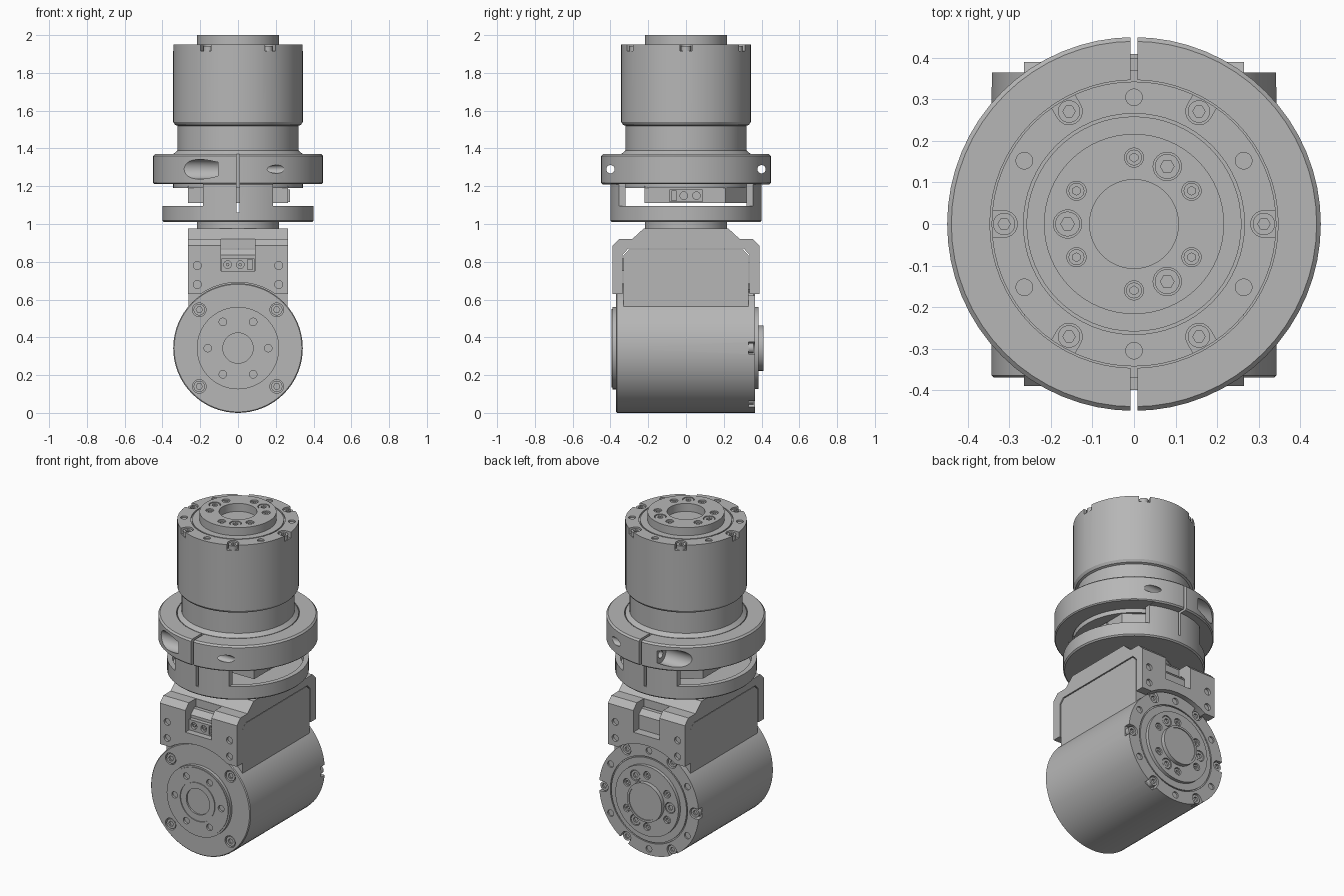
import bpy, bmesh
from math import sin, cos, pi, radians
from mathutils import Matrix, Vector

if "Cube" in bpy.data.objects:
    bpy.data.objects.remove(bpy.data.objects["Cube"])

metal = bpy.data.materials.new("grey metal")
metal.use_nodes = True
GREY = (0.47, 0.47, 0.47, 1)
metal.diffuse_color = GREY
metal.node_tree.nodes["Principled BSDF"].inputs["Base Color"].default_value = GREY

move = Matrix.Translation


def turn(deg, axis):
    return Matrix.Rotation(radians(deg), 4, axis)


# Working frames: local z points out of each face
WORLD = Matrix()
TOP = move((0, 0, 1.95))
AXIS = move((0, 0, 0.343))
BACK = AXIS @ move((0, 0.365, 0)) @ turn(-90, 'X')
FRONT = AXIS @ move((0, -0.37, 0)) @ turn(90, 'X')
SIDE = Matrix(((0, 0, 1, 0), (1, 0, 0, 0), (0, 1, 0, 0), (0, 0, 0, 1)))


def finish(bm, frame):
    bmesh.ops.remove_doubles(bm, verts=bm.verts, dist=1e-5)
    bmesh.ops.dissolve_limit(bm, angle_limit=0.01, verts=bm.verts, edges=bm.edges)
    bmesh.ops.transform(bm, matrix=frame, verts=bm.verts)
    bmesh.ops.recalc_face_normals(bm, faces=bm.faces)
    return bm


def lathe(points, frame=WORLD, n=64):
    bm = bmesh.new()
    vs = [bm.verts.new((r, 0, z)) for r, z in points]
    es = [bm.edges.new(p) for p in zip(vs, vs[1:])]
    bmesh.ops.spin(bm, geom=vs + es, axis=(0, 0, 1), cent=(0, 0, 0),
                   angle=2 * pi, steps=n, use_merge=True)
    return finish(bm, frame)


def prism(points, z0, z1, frame=WORLD):
    bm = bmesh.new()
    face = bm.faces.new([bm.verts.new((x, y, z0)) for x, y in points])
    top = bmesh.ops.extrude_face_region(bm, geom=[face])["geom"]
    bmesh.ops.translate(bm, vec=(0, 0, z1 - z0),
                        verts=[v for v in top if isinstance(v, bmesh.types.BMVert)])
    return finish(bm, frame)


def disc(r, z0, z1, frame=WORLD, x=0, y=0, n=24):
    ring = [(x + r * cos(2 * pi * i / n), y + r * sin(2 * pi * i / n)) for i in range(n)]
    return prism(ring, z0, z1, frame)


def box(x0, x1, y0, y1, z0, z1, frame=WORLD):
    return prism([(x0, y0), (x1, y0), (x1, y1), (x0, y1)], z0, z1, frame)


def join(name, solids):
    whole = bmesh.new()
    for bm in solids:
        temp = bpy.data.meshes.new("temp")
        bm.to_mesh(temp)
        bm.free()
        whole.from_mesh(temp)
        bpy.data.meshes.remove(temp)
    mesh = bpy.data.meshes.new(name)
    whole.to_mesh(mesh)
    whole.free()
    ob = bpy.data.objects.new(name, mesh)
    bpy.context.collection.objects.link(ob)
    return ob


def part(name, solids, *cuts):
    ob = join(name, solids)
    for group in cuts:
        cutter = join("cutter", group)
        mod = ob.modifiers.new("cut", 'BOOLEAN')
        mod.operation, mod.solver, mod.object = 'DIFFERENCE', 'EXACT', cutter
        done = bpy.data.meshes.new_from_object(
            ob.evaluated_get(bpy.context.evaluated_depsgraph_get()))
        ob.modifiers.clear()
        ob.data = done
        bpy.data.objects.remove(cutter)
    ob.data.name = name
    ob.data.materials.clear()
    ob.data.materials.append(metal)
    bpy.ops.object.select_all(action='DESELECT')
    bpy.context.view_layer.objects.active = ob
    ob.select_set(True)
    bpy.ops.object.shade_smooth_by_angle(angle=radians(25))
    return ob


def around(frame, radius, start, count):
    return [frame @ turn(start + 360 * i / count, 'Z') @ move((radius, 0, 0))
            for i in range(count)]


def screws(name, spots, r, z0, z1):
    part(name, [disc(r, z0, z1, f) for f in spots],
         [disc(r * 0.55, z1 - 0.012, z1 + 0.01, f, n=6) for f in spots])


# Output end of an actuator: rim notches, dowel holes and hub screws
def output_cuts(frame, hub):
    arc = [(0.032 * cos(a), 0.032 * sin(a))
           for a in [pi / 2 + pi * i / 10 for i in range(11)]]
    notch = [(0.1, 0.032)] + arc + [(0.1, -0.032)]
    cuts = [prism(notch, -0.035, 0.02, f) for f in around(frame, 0.313, 0, 6)]
    cuts += [disc(0.02, -0.01, 0.01, f) for f in around(frame, 0.305, 30, 6)]
    cuts += [disc(0.023, hub - 0.018, hub + 0.01, f) for f in around(frame, 0.16, 30, 6)]
    cuts += [disc(0.034, hub - 0.015, hub + 0.01, f) for f in around(frame, 0.16, 60, 3)]
    return cuts


def output_screws(prefix, frame, hub):
    screws(prefix + "_rim_screws", around(frame, 0.313, 0, 6), 0.027, -0.036, -0.008)
    screws(prefix + "_hub_screws", around(frame, 0.16, 60, 3), 0.03, hub - 0.016, hub - 0.003)
    screws(prefix + "_small_screws", around(frame, 0.16, 30, 6), 0.019, hub - 0.019, hub - 0.007)


GROOVE = [(0.266, 0), (0.266, -0.008), (0.259, -0.008), (0.259, 0)]

# Upper actuator
part("upper_actuator", [lathe(
    [(0, -0.76), (0.343, -0.76), (0.343, -0.58), (0.32, -0.56), (0.32, -0.43),
     (0.333, -0.425), (0.343, -0.41), (0.343, 0)] + GROOVE +
    [(0.217, 0), (0.217, 0.05), (0.107, 0.05), (0.107, 0), (0, 0)], TOP)],
    output_cuts(TOP, 0.05))
output_screws("upper", TOP, 0.05)

# Split clamp: grip ring, two posts and base flange
bolt_hole = [(0, -0.6), (0.052, -0.6), (0.052, -0.105), (0.022, -0.105), (0.022, 0.6), (0, 0.6)]
part("clamp", [lathe(
    [(0, 1.01), (0.392, 1.01), (0.4, 1.018), (0.4, 1.21), (0.442, 1.21), (0.45, 1.218),
     (0.45, 1.36), (0.44, 1.37), (0.347, 1.37), (0.347, 1.214), (0.37, 1.214),
     (0.37, 1.04), (0, 1.04)])],
    [box(s * 0.185, s * 0.6, -0.6, 0.6, 1.095, 1.212) for s in (-1, 1)],
    [lathe(bolt_hole, move((0, y, 1.29)) @ turn(90, 'Y'), 32) for y in (-0.4, 0.4)],
    [box(-0.008, 0.008, -0.6, 0.6, 1.062, 1.5)])
part("neck", [disc(0.217, 0.96, 1.02, n=64)])

# Rear block of the upper actuator
part("upper_block", [prism([(-0.265, -0.22), (0.265, -0.22), (0.265, 0.21), (0.12, 0.32),
                            (-0.12, 0.32), (-0.265, 0.21)], 1.11, 1.2)])

# Lower actuator
corner_spots = [FRONT @ move((x, y, 0)) for x in (-0.205, 0.205) for y in (-0.203, 0.203)]
part("lower_actuator", [lathe(
    [(0, -0.735), (0.338, -0.735), (0.343, -0.73), (0.343, 0)] + GROOVE +
    [(0.217, 0), (0.217, 0.02), (0.12, 0.02), (0.12, 0.045), (0.107, 0.045),
     (0.107, 0.04), (0, 0.04)], BACK)],
    output_cuts(BACK, 0.02),
    [disc(0.036, -0.02, 0.02, f) for f in corner_spots])
output_screws("lower", BACK, 0.02)
screws("front_corner_screws", corner_spots, 0.03, -0.021, -0.004)
part("front_disc", [lathe(
    [(0, -0.01), (0.218, -0.01), (0.218, 0.02), (0.208, 0.02), (0.208, 0.025),
     (0.122, 0.025), (0.122, 0.02), (0.116, 0.02), (0.116, 0.025), (0.08, 0.025),
     (0.08, 0.015), (0, 0.015)], FRONT)],
    [disc(0.02, 0.012, 0.04, f) for f in around(FRONT, 0.16, 0, 6)])


# Block and bracket above the lower actuator, from mirrored half outlines
def mirrored(half):
    return half + [(-a, b) for a, b in reversed(half)]


part("lower_block", [prism(mirrored([(-0.33, 0.45), (-0.33, 0.835), (-0.302, 0.865)]),
                           -0.262, 0.262, SIDE)])
outer = [(-0.39, 0.63), (-0.39, 0.885), (-0.355, 0.92), (-0.285, 0.92), (-0.225, 0.975)]
inner = [(0.336, 0.63), (0.336, 0.838), (0.305, 0.87)]
part("bracket", [prism(mirrored(outer) + mirrored(inner), -0.265, 0.265, SIDE)],
     [disc(0.348, -0.6, 0.6, AXIS @ turn(90, 'X'), n=64)],
     [box(-0.09, 0.09, s * 0.287, s * 0.5, 0.75, 0.93) for s in (-1, 1)],
     [disc(0.021, s * 0.375, s * 0.42, turn(-90, 'X'), x, -z)
      for s in (-1, 1) for x in (-0.215, 0.215) for z in (0.68, 0.78)])


# Two-pin sockets
def connector(name, frame):
    part(name, [box(-0.088, 0.088, -0.033, 0.033, -0.02, 0.02, frame)],
         [disc(0.02, 0.005, 0.04, frame, x) for x in (-0.055, 0.012)] +
         [box(0.05, 0.078, -0.026, 0.026, 0.01, 0.04, frame)])
    part(name + "_pins", [disc(0.009, 0, 0.016, frame, x, n=12) for x in (-0.055, 0.012)] +
         [box(0.058, 0.07, y - 0.005, y + 0.005, 0, 0.016, frame) for y in (-0.015, 0, 0.015)])


connector("front_connector", move((0, -0.335, 0.785)) @ turn(90, 'X'))
connector("upper_connector", move((0.255, 0, 1.15)) @ SIDE @ turn(180, 'Z'))
